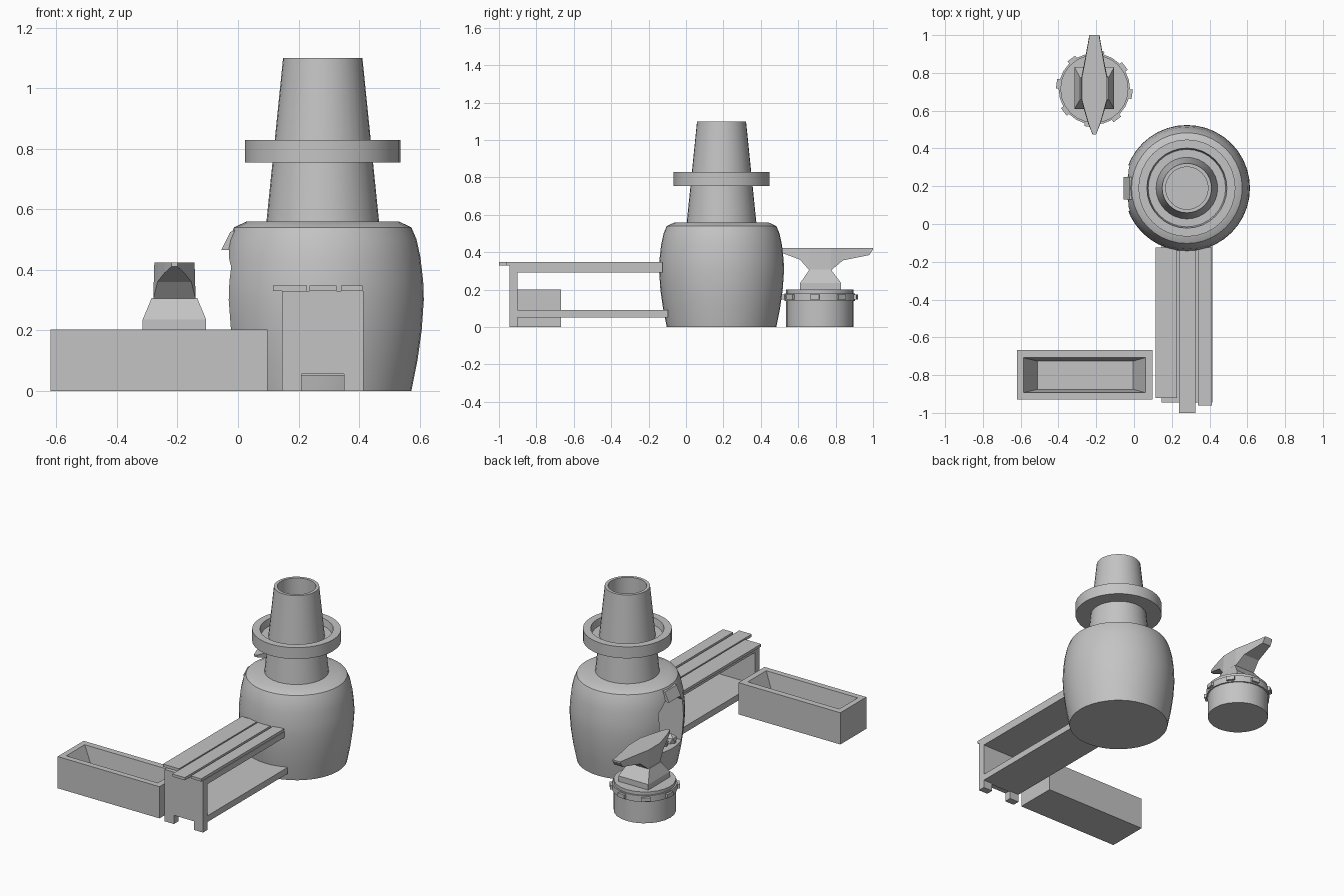
import bpy, bmesh, math, random
from mathutils import Vector

if "Cube" in bpy.data.objects:
    bpy.data.objects.remove(bpy.data.objects["Cube"])

random.seed(2)
mat = bpy.data.materials.new("plain grey")
mat.diffuse_color = (0.55, 0.55, 0.55, 1)
mat.use_nodes = True
mat.node_tree.nodes["Principled BSDF"].inputs["Base Color"].default_value = mat.diffuse_color


def finish(name, bm, smooth=False):
    bmesh.ops.recalc_face_normals(bm, faces=bm.faces)
    me = bpy.data.meshes.new(name)
    bm.to_mesh(me)
    bm.free()
    ob = bpy.data.objects.new(name, me)
    bpy.context.collection.objects.link(ob)
    me.materials.append(mat)
    if smooth:
        smooth_it(ob)
    return ob


def smooth_it(ob):
    bpy.ops.object.select_all(action='DESELECT')
    ob.select_set(True)
    bpy.context.view_layer.objects.active = ob
    bpy.ops.object.shade_smooth_by_angle(angle=math.radians(32))


def loft(name, rings, smooth=False, closed=False):
    """Skin a list of equal-length point rings; cap the ends or close the loop."""
    bm = bmesh.new()
    vs = [[bm.verts.new(p) for p in r] for r in rings]
    n = len(vs[0])
    pairs = list(zip(vs, vs[1:])) + ([(vs[-1], vs[0])] if closed else [])
    for a, b in pairs:
        for i in range(n):
            j = (i + 1) % n
            bm.faces.new((a[i], a[j], b[j], b[i]))
    if not closed:
        bm.faces.new(vs[0])
        bm.faces.new(vs[-1])
    return finish(name, bm, smooth)


def lathe(name, cx, cy, profile, n=32, closed=False):
    rings = [[(cx + r * math.cos(2 * math.pi * i / n), cy + r * math.sin(2 * math.pi * i / n), z)
              for i in range(n)] for r, z in profile]
    return loft(name, rings, True, closed)


def rect(x0, x1, y0, y1, z):
    return [(x0, y0, z), (x1, y0, z), (x1, y1, z), (x0, y1, z)]


def box(name, x0, x1, y0, y1, z0, z1):
    return loft(name, [rect(x0, x1, y0, y1, z0), rect(x0, x1, y0, y1, z1)])


# Forge body with an arched hearth opening on the left side
FX, FY = 0.28, 0.19
body = lathe("forge_body", FX, FY, [(0.293, 0), (0.313, 0.1), (0.327, 0.2), (0.334, 0.3), (0.332, 0.36),
                                    (0.323, 0.44), (0.31, 0.5), (0.293, 0.54), (0.25, 0.56)], 40)
arch = [(-0.12, 0.15), (0.12, 0.15), (0.12, 0.41), (0.06, 0.47), (-0.06, 0.47), (-0.12, 0.41)]
cutter = loft("hearth_cutter", [[(x, FY + y, z) for y, z in arch] for x in (-0.2, 0.16)])
cutter.hide_render = True
mod = body.modifiers.new("opening", 'BOOLEAN')
mod.object = cutter
mod.operation = 'DIFFERENCE'
mod.solver = 'EXACT'
bpy.context.view_layer.objects.active = body
bpy.ops.object.modifier_apply(modifier=mod.name)
bpy.data.objects.remove(cutter)
smooth_it(body)

# Small hood lip above the opening
hood = [(-0.055, 0.465), (-0.025, 0.525), (0.05, 0.55), (0.05, 0.465)]
loft("hearth_hood", [[(x, FY + y, z) for x, z in hood] for y in (-0.06, 0.06)])

# Coals in the hearth
bm = bmesh.new()
for i in range(9):
    r = bmesh.ops.create_icosphere(bm, subdivisions=1, radius=random.uniform(0.025, 0.04))
    bmesh.ops.translate(bm, verts=r["verts"], vec=Vector((0.02 + 0.045 * (i % 3),
                        FY - 0.065 + 0.065 * (i // 3), 0.165)))
finish("coals", bm)

# Chimney, open at the top, and its dished collar
lathe("chimney", FX, FY, [(0.187, 0.55), (0.131, 1.1), (0.112, 1.1), (0.112, 0.8)])
lathe("chimney_collar", FX, FY, [(0.15, 0.755), (0.257, 0.755), (0.257, 0.828),
                                 (0.212, 0.828), (0.205, 0.785), (0.15, 0.785)], closed=True)

# Workbench: planks, top slab, shelf, notched end leg
for i, (x0, x1, y0) in enumerate([(0.115, 0.228, -0.92), (0.237, 0.325, -1.0), (0.34, 0.412, -0.96)]):
    box("bench_plank_%d" % i, x0, x1, y0, -0.125, 0.33, 0.347)
box("bench_top", 0.145, 0.415, -0.945, -0.125, 0.292, 0.33)
box("bench_shelf", 0.145, 0.415, -0.91, -0.095, 0.05, 0.09)
leg = [(0.145, 0), (0.21, 0), (0.21, 0.055), (0.35, 0.055), (0.35, 0), (0.415, 0), (0.415, 0.33), (0.145, 0.33)]
loft("bench_leg", [[(x, y, z) for x, z in leg] for y in (-0.945, -0.9)])

# Water trough with sloped inside
loft("trough", [rect(-0.62, 0.098, -0.93, -0.668, 0), rect(-0.62, 0.098, -0.93, -0.668, 0.202),
                rect(-0.585, 0.06, -0.893, -0.708, 0.202), rect(-0.51, -0.005, -0.875, -0.726, 0.05)])

# Stump with studded iron band
AX, AY = -0.21, 0.715
lathe("stump", AX, AY, [(0.18, 0), (0.18, 0.2)], 24)
lathe("stump_band", AX, AY, [(0.17, 0.14), (0.189, 0.14), (0.189, 0.18), (0.17, 0.18)], 24, closed=True)
for i in range(8):
    stud = box("band_stud_%d" % i, 0.18, 0.202, -0.025, 0.025, 0.148, 0.173)
    stud.location = (AX, AY, 0)
    stud.rotation_euler.z = math.radians(-8 + 45 * i)

# Anvil base and double-ended head
loft("anvil_base", [rect(AX - hx, AX + hx, y0, y1, z) for hx, y0, y1, z in
                    [(0.105, 0.61, 0.83, 0.195), (0.105, 0.61, 0.83, 0.235), (0.075, 0.66, 0.775, 0.307)]])
head = [(0.475, 0.01, 0.41), (0.53, 0.032, 0.39), (0.61, 0.056, 0.36), (0.66, 0.07, 0.303),
        (0.775, 0.07, 0.303), (0.84, 0.056, 0.357), (0.98, 0.03, 0.385), (1.0, 0.028, 0.415)]
loft("anvil_head", [[(AX - h, y, zb), (AX + h, y, zb), (AX + h * 0.95, y, 0.423), (AX - h * 0.95, y, 0.423)]
                    for y, h, zb in head])
